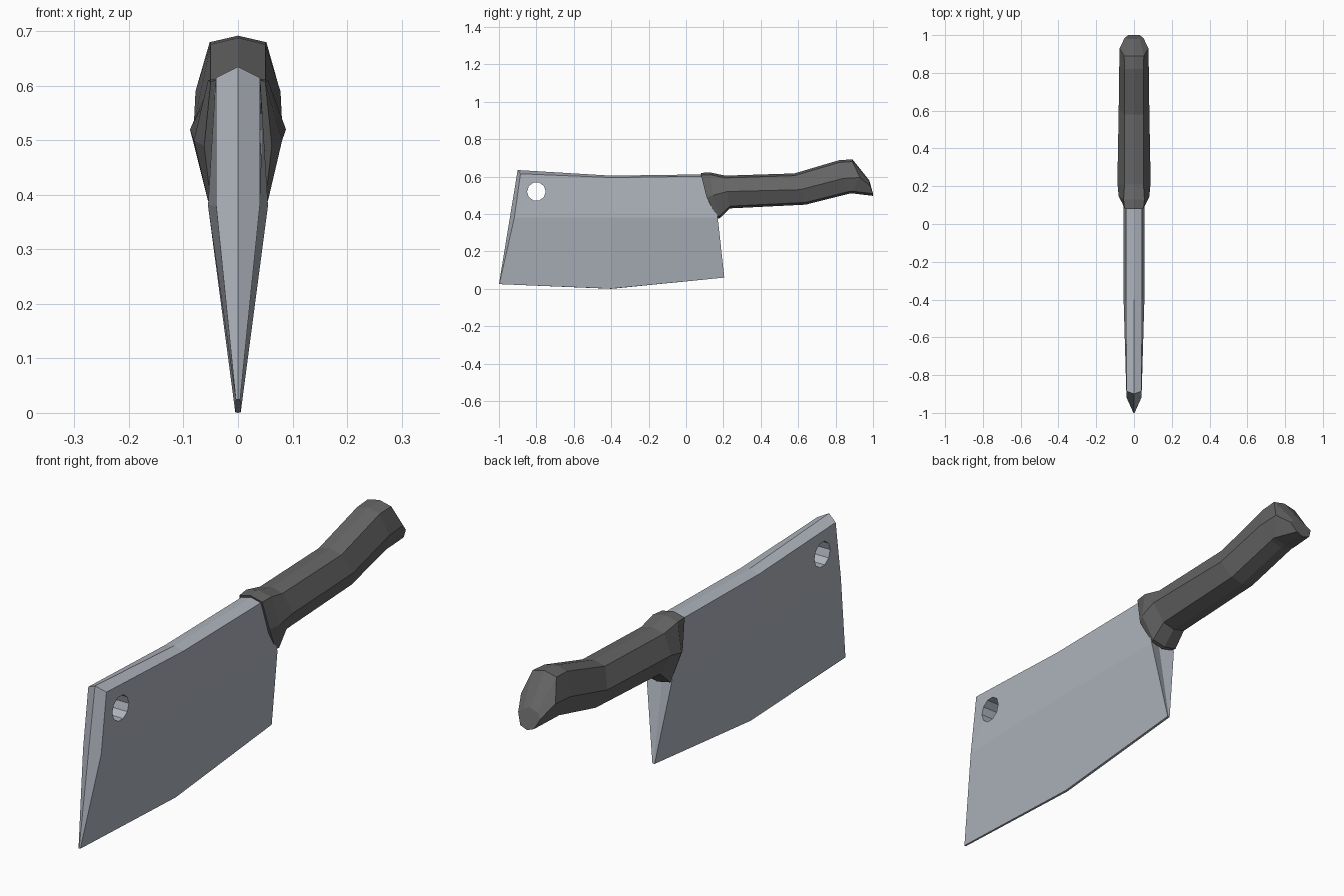
import bpy, bmesh, math

if "Cube" in bpy.data.objects:
    bpy.data.objects.remove(bpy.data.objects["Cube"])


def material(name, rgb):
    m = bpy.data.materials.new(name)
    m.diffuse_color = (*rgb, 1)
    m.use_nodes = True
    m.node_tree.nodes["Principled BSDF"].inputs["Base Color"].default_value = m.diffuse_color
    return m


def loft(name, stations, mat):
    """Skin half-sections (5 points, top centre to bottom centre), mirrored in x."""
    bm = bmesh.new()
    rings = []
    for half in stations:
        pts = half + [(-x, y, z) for x, y, z in half[3:0:-1]]
        rings.append([bm.verts.new(p) for p in pts])
    for a, b in zip(rings, rings[1:]):
        for i in range(8):
            j = (i + 1) % 8
            bm.faces.new((a[i], a[j], b[j], b[i]))
    for r in (rings[0], rings[-1]):
        bm.faces.new(r[:5])
        bm.faces.new(r[4:] + r[:1])
    bmesh.ops.recalc_face_normals(bm, faces=bm.faces)
    me = bpy.data.meshes.new(name)
    bm.to_mesh(me)
    bm.free()
    ob = bpy.data.objects.new(name, me)
    me.materials.append(mat)
    bpy.context.collection.objects.link(ob)
    return ob


steel = material("steel", (0.42, 0.45, 0.50))
grip = material("dark_grip", (0.13, 0.13, 0.13))

# Blade: tip, middle and heel sections
blade = loft("blade", [
    [(0, -0.90, 0.635), (0.04, -0.885, 0.615), (0.04, -0.918, 0.38),
     (0.004, -0.998, 0.025), (0, -1.0, 0.025)],
    [(0, -0.40, 0.605), (0.042, -0.40, 0.595), (0.055, -0.40, 0.38),
     (0.005, -0.40, 0.001), (0, -0.40, 0)],
    [(0, 0.11, 0.612), (0.042, 0.11, 0.602), (0.055, 0.17, 0.38),
     (0.005, 0.205, 0.06), (0, 0.205, 0.06)],
], steel)

# Hanging hole through the blade
bpy.ops.mesh.primitive_cylinder_add(vertices=10, radius=0.05, depth=0.4,
                                    location=(0, -0.80, 0.52),
                                    rotation=(0, math.pi / 2, 0))
cutter = bpy.context.object
cutter.name = "hole_cutter"
cutter.hide_render = True
cutter.data.materials.append(steel)
cut = blade.modifiers.new("hole", 'BOOLEAN')
cut.operation = 'DIFFERENCE'
cut.solver = 'EXACT'
cut.object = cutter
bpy.context.view_layer.objects.active = blade
bpy.ops.object.modifier_apply(modifier=cut.name)
bpy.data.objects.remove(cutter)

# Handle: top, middle, bottom (y, z), flat half-width, side half-width
sections = [
    ((0.08, 0.620), (0.11, 0.49), (0.165, 0.375), 0.050, 0.062),
    ((0.13, 0.622), (0.145, 0.50), (0.18, 0.377), 0.055, 0.081),
    ((0.21, 0.605), (0.22, 0.52), (0.235, 0.430), 0.050, 0.088),
    ((0.58, 0.617), (0.61, 0.53), (0.640, 0.450), 0.050, 0.081),
    ((0.82, 0.688), (0.84, 0.59), (0.870, 0.508), 0.050, 0.078),
    ((0.89, 0.692), (0.93, 0.595), (0.890, 0.510), 0.052, 0.076),
    ((0.98, 0.580), (0.985, 0.55), (1.000, 0.497), 0.030, 0.050),
]
loft("handle", [
    [(0, *t), (h, t[0], t[1] - 0.012), (w, *m), (h, b[0], b[1] + 0.012), (0, *b)]
    for t, m, b, h, w in sections
], grip)
